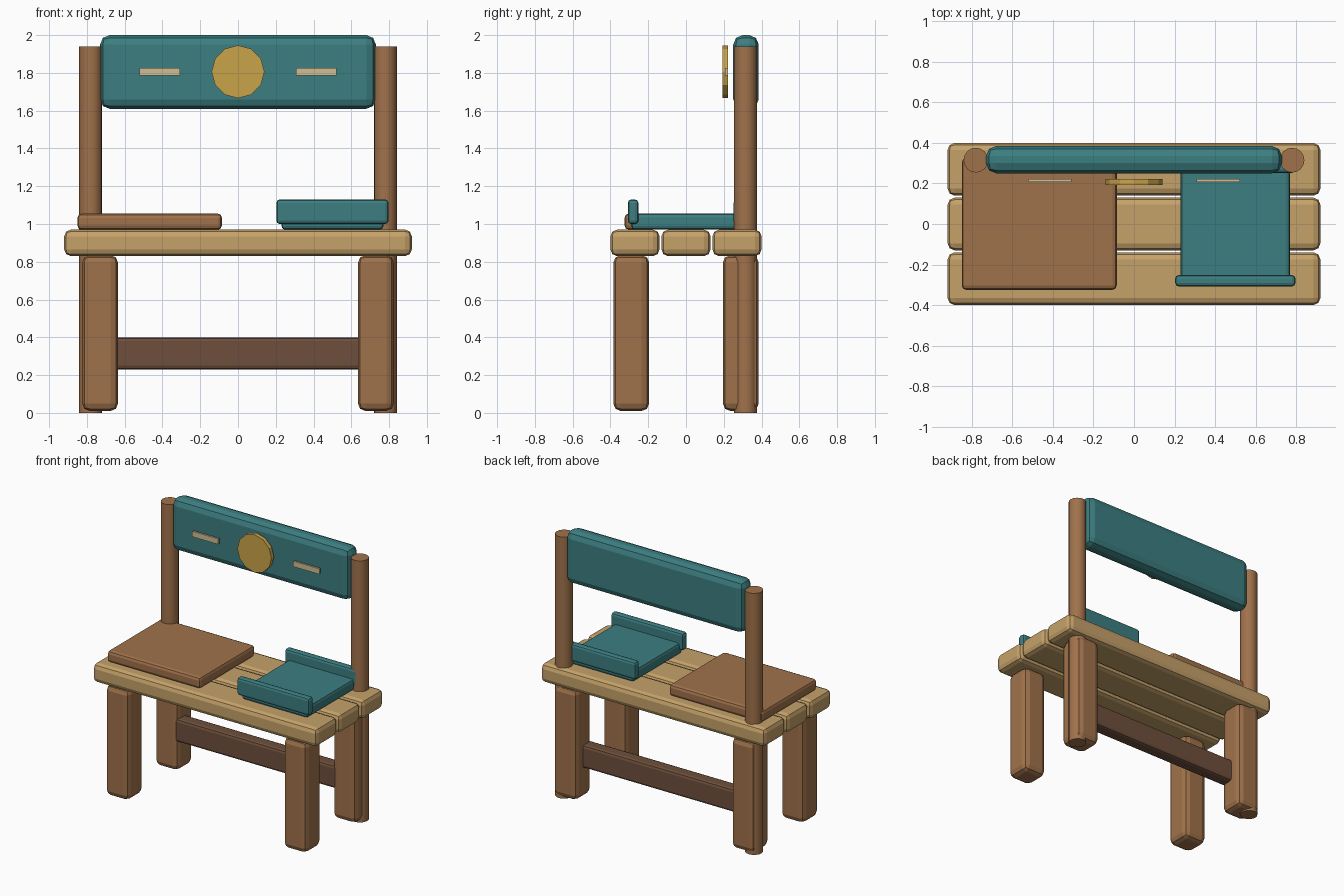
import bpy, math

if "Cube" in bpy.data.objects:
    bpy.data.objects.remove(bpy.data.objects["Cube"])


def material(name, rgb):
    lin = [((c / 255 + 0.055) / 1.055) ** 2.4 for c in rgb]
    m = bpy.data.materials.new(name)
    m.diffuse_color = (*lin, 1)
    m.use_nodes = True
    m.node_tree.nodes["Principled BSDF"].inputs["Base Color"].default_value = m.diffuse_color
    return m


PALE = material("pale wood", (198, 162, 106))
BROWN = material("brown wood", (160, 114, 75))
DARK = material("dark wood", (110, 79, 60))
TEAL = material("teal", (60, 126, 129))
GOLD = material("gold", (202, 164, 74))
CREAM = material("cream", (208, 190, 150))


def box(name, lo, hi, mat, bevel=0.0, segments=2):
    bpy.ops.mesh.primitive_cube_add(size=1, location=[(a + b) / 2 for a, b in zip(lo, hi)])
    ob = bpy.context.object
    ob.name = name
    ob.scale = [b - a for a, b in zip(lo, hi)]
    bpy.ops.object.transform_apply(location=False, rotation=False, scale=True)
    ob.data.materials.append(mat)
    if bevel:
        mod = ob.modifiers.new("rounded edges", 'BEVEL')
        mod.width = bevel
        mod.segments = segments
    return ob


def cylinder(name, loc, radius, depth, mat, sides, rot=(0, 0, 0)):
    bpy.ops.mesh.primitive_cylinder_add(vertices=sides, radius=radius, depth=depth,
                                        location=loc, rotation=rot)
    ob = bpy.context.object
    ob.name = name
    ob.data.materials.append(mat)
    return ob


# Seat planks
for i, y in enumerate((-0.27, 0.0, 0.27)):
    box(f"seat_plank_{i + 1}", (-0.92, y - 0.13, 0.83), (0.92, y + 0.13, 0.97), PALE, 0.035)

for side, s in (("left", -1), ("right", 1)):
    # Legs
    for pos, y in (("front", -0.29), ("back", 0.29)):
        x = s * 0.73
        box(f"{pos}_leg_{side}", (x - 0.095, y - 0.095, 0.01), (x + 0.095, y + 0.095, 0.835),
            BROWN, 0.04)
    # Back posts
    post = cylinder(f"back_post_{side}", (s * 0.78, 0.315, 0.97), 0.061, 1.94, BROWN, 16)
    bpy.ops.object.shade_smooth_by_angle(angle=math.radians(30))
    # Slim inlays floating ahead of the backrest
    x = s * 0.415
    box(f"back_inlay_{side}", (x - 0.107, 0.207, 1.785), (x + 0.107, 0.222, 1.826), CREAM)

# Stretcher between the back legs
box("stretcher", (-0.66, 0.20, 0.23), (0.66, 0.30, 0.40), DARK, 0.02)

# Backrest and round medallion
box("backrest", (-0.73, 0.25, 1.61), (0.73, 0.385, 2.0), TEAL, 0.05)
cylinder("medallion", (0, 0.207, 1.806), 0.14, 0.03, GOLD, 12, (math.pi / 2, 0, 0))

# Brown cushion
box("brown_cushion", (-0.85, -0.325, 0.97), (-0.085, 0.325, 1.055), BROWN, 0.022)

# Teal tray pad with raised lips
box("teal_pad", (0.23, -0.29, 0.97), (0.77, 0.29, 1.055), TEAL, 0.02)
for pos, y in (("front", -0.28), ("back", 0.28)):
    box(f"teal_lip_{pos}", (0.203, y - 0.028, 1.0), (0.797, y + 0.028, 1.13), TEAL, 0.018)
